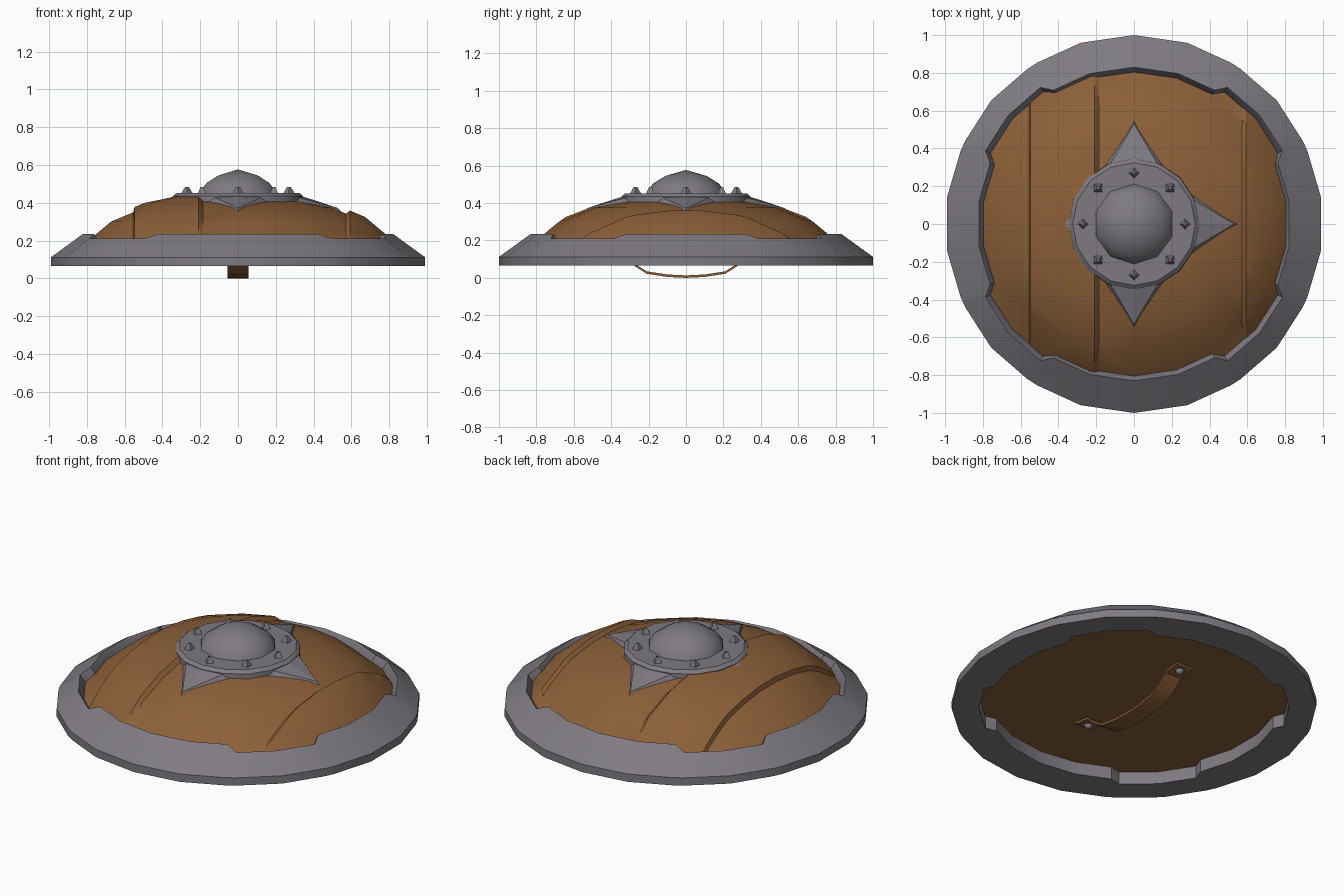
import bpy, bmesh
from math import sin, cos, pi, radians
from mathutils import Vector, Matrix

cube = bpy.data.objects.get("Cube")
if cube:
    bpy.data.objects.remove(cube)


def material(name, rgb):
    m = bpy.data.materials.new(name)
    m.use_nodes = True
    m.diffuse_color = (*rgb, 1)
    m.node_tree.nodes["Principled BSDF"].inputs["Base Color"].default_value = (*rgb, 1)
    return m


METAL = material("grey metal", (0.21, 0.195, 0.22))
WOOD = material("brown wood", (0.26, 0.115, 0.04))
SIDES = 22
STEP = 2 * pi / SIDES


def finish(name, bm, mat, angle=35):
    bmesh.ops.remove_doubles(bm, verts=bm.verts, dist=0.0005)
    bmesh.ops.recalc_face_normals(bm, faces=bm.faces)
    me = bpy.data.meshes.new(name)
    bm.to_mesh(me)
    bm.free()
    me.materials.append(mat)
    me.shade_smooth()
    me.set_sharp_from_angle(angle=radians(angle))
    ob = bpy.data.objects.new(name, me)
    bpy.context.collection.objects.link(ob)
    return ob


def loft(sections, loop_section=False):
    """Skin a closed ring of sections."""
    bm = bmesh.new()
    rows = [[bm.verts.new(p) for p in s] for s in sections]
    count = len(rows[0])
    for i, a in enumerate(rows):
        b = rows[(i + 1) % len(rows)]
        for j in range(count if loop_section else count - 1):
            k = (j + 1) % count
            bm.faces.new((a[j], b[j], b[k], a[k]))
    bmesh.ops.remove_doubles(bm, verts=bm.verts, dist=0.0005)
    return bm


def lathe(profile, n):
    angles = [pi / 2 + i * 2 * pi / n for i in range(n)]
    return loft([[(r * cos(a), r * sin(a), z) for r, z in profile] for a in angles])


# Metal rim: wide at the four cardinal sides, narrower on the diagonals
def rim_section(angle, wide):
    t = (angle - pi / 2) % STEP - STEP / 2
    flat = cos(STEP / 2) / cos(t)
    inner, top = (0.83, 0.235) if wide else (0.88, 0.21)
    profile = [(1, 0.065), (1, 0.112), (inner, top),
               (inner - 0.03, top - 0.045), (inner - 0.03, 0.065)]
    return [(r * flat * cos(angle), r * flat * sin(angle), z) for r, z in profile]


sections = []
for i in range(SIDES):
    a = pi / 2 + i * STEP
    from_y = abs((a % pi) - pi / 2)          # angle away from the y axis
    from_x = pi / 2 - from_y
    wide = from_y < 1.9 * STEP or from_x < 1.4 * STEP
    if abs(from_y - 2 * STEP) < 0.01 or abs(from_x - 1.5 * STEP) < 0.01:
        # notch: two sections close together, wide one nearer the axis
        before = abs(((a - 0.03) % (pi / 2)) - pi / 4) > abs((a % (pi / 2)) - pi / 4)
        sections += [rim_section(a - 0.03, before), rim_section(a + 0.03, not before)]
    else:
        sections.append(rim_section(a, wide))
finish("rim", loft(sections, True), METAL)

# Domed plank board, cut along its seams with alternate planks raised
bm = lathe([(0, 0.44), (0.3, 0.415), (0.5, 0.375), (0.68, 0.3), (0.8, 0.2),
            (0.87, 0.15), (0.87, 0.14), (0, 0.145)], SIDES)
for x in (-0.555, -0.548, -0.208, -0.185, 0.572, 0.592):
    bmesh.ops.bisect_plane(bm, geom=bm.verts[:] + bm.edges[:] + bm.faces[:],
                           plane_co=(x, 0, 0), plane_no=(1, 0, 0), dist=0.0001)
for v in bm.verts:
    if v.co.z > 0.16 and (-0.55 < v.co.x < -0.207 or v.co.x > 0.591):
        v.co.z += 0.025
finish("plank_board", bm, WOOD, 25)

# Centre plate and rounded boss
finish("centre_plate", lathe([(0, 0.35), (0.35, 0.35), (0.345, 0.435),
                              (0.325, 0.452), (0, 0.452)], 16), METAL)
finish("boss", lathe([(0, 0.44), (0.215, 0.44), (0.21, 0.46), (0.175, 0.505),
                      (0.11, 0.545), (0, 0.577)], 10), METAL, 45)

# Four pointed star arms with a central ridge and bevelled sides
for i, side in enumerate(("left", "back", "right", "front")):
    bm = bmesh.new()
    pts = [(0.56, 0, 0.34), (0.53, 0, 0.372), (0.3, 0, 0.448),
           (0.31, 0.13, 0.432), (0.27, 0.22, 0.36),
           (0.31, -0.13, 0.432), (0.27, -0.22, 0.36)]
    v = [bm.verts.new(Matrix.Rotation(i * pi / 2, 3, "Z") @ Vector(p)) for p in pts]
    for f in ((1, 2, 3), (1, 3, 4, 0), (1, 5, 2), (1, 0, 6, 5), (0, 4, 6), (2, 5, 6, 4, 3)):
        bm.faces.new([v[k] for k in f])
    finish(side + "_star_arm", bm, METAL, 10)

# Eight faceted studs around the boss
for i in range(8):
    a = i * pi / 4
    bm = bmesh.new()
    place = Matrix.Translation((0.27 * cos(a), 0.27 * sin(a), 0.465)) @ Matrix.Rotation(a, 4, "Z")
    bmesh.ops.create_cone(bm, cap_ends=True, segments=4, radius1=0.033, radius2=0.01,
                          depth=0.04, matrix=place)
    finish(f"stud_{i + 1}", bm, METAL, 10)

# Strap handle under the board
half = [(0, 0), (0.1, 0.005), (0.21, 0.022), (0.27, 0.06), (0.335, 0.118), (0.43, 0.128)]
path = [(-y, z) for y, z in half[:0:-1]] + half
bm = bmesh.new()
rows = [[bm.verts.new((x, y, z + t)) for x, t in
         ((-0.055, 0), (0.055, 0), (0.055, 0.013), (-0.055, 0.013))] for y, z in path]
for a, b in zip(rows, rows[1:]):
    for j in range(4):
        k = (j + 1) % 4
        bm.faces.new((a[j], a[k], b[k], b[j]))
bm.faces.new(rows[0])
bm.faces.new(rows[-1])
finish("handle_strap", bm, WOOD)

# Rivets holding the strap
for y, side in ((-0.39, "front"), (0.39, "back")):
    bm = bmesh.new()
    bmesh.ops.create_uvsphere(bm, u_segments=8, v_segments=6, radius=0.025,
                              matrix=Matrix.Translation((0, y, 0.125)))
    finish(side + "_rivet", bm, METAL, 50)
